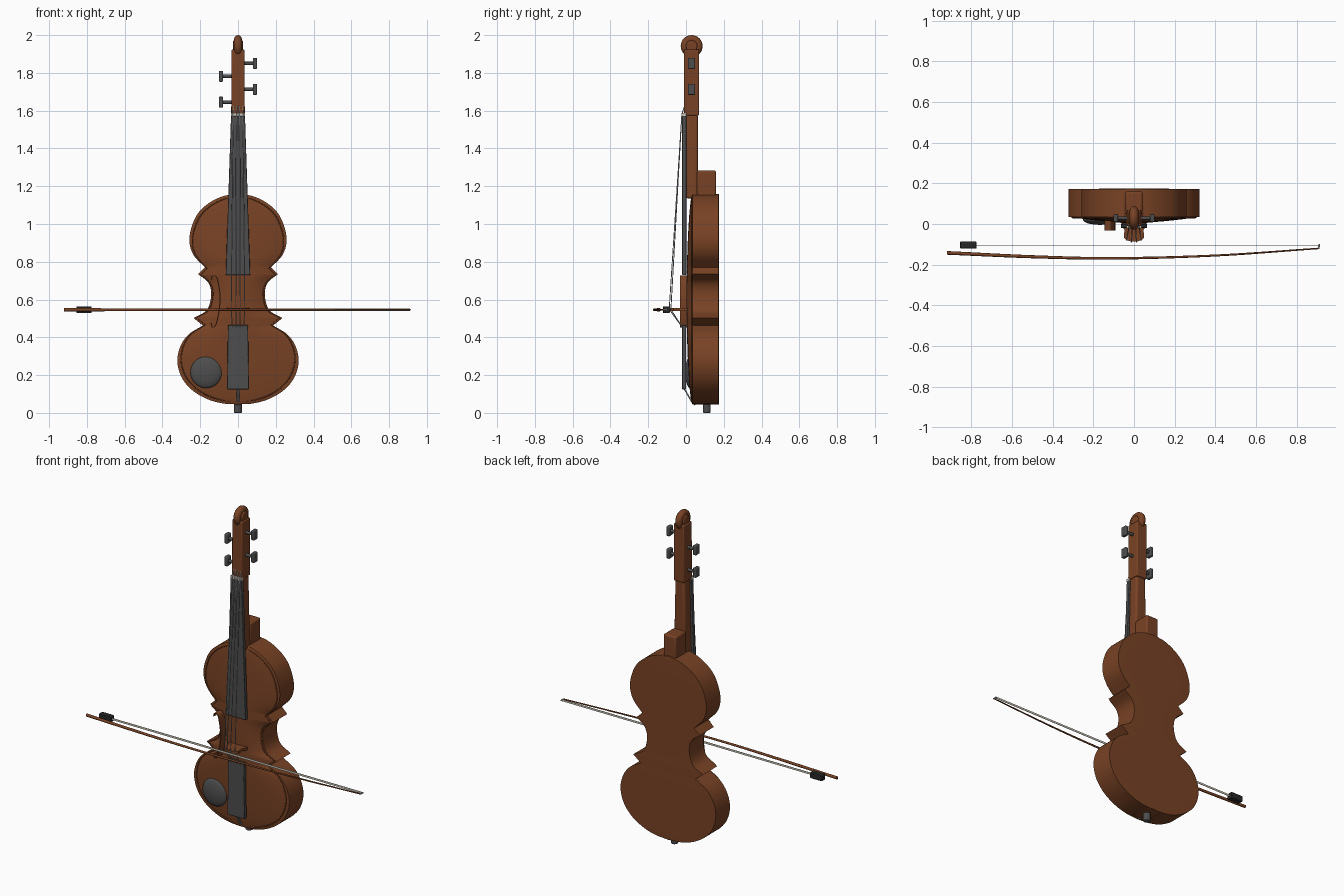
import bpy, bmesh, math
from mathutils import Vector

if "Cube" in bpy.data.objects:
    bpy.data.objects.remove(bpy.data.objects["Cube"])


def material(name, rgb):
    m = bpy.data.materials.new(name)
    m.diffuse_color = (*rgb, 1)
    m.use_nodes = True
    m.node_tree.nodes["Principled BSDF"].inputs["Base Color"].default_value = m.diffuse_color
    return m


WOOD = material("wood", (0.19, 0.055, 0.018))
DARK = material("dark_grey", (0.075, 0.075, 0.075))
BLACK = material("black", (0.02, 0.02, 0.02))
CREAM = material("cream", (0.6, 0.57, 0.48))
STEEL = material("steel", (0.45, 0.45, 0.45))


def finish(ob, name, mat, bevel=0, angle=35):
    ob.name = name
    ob.data.materials.append(mat)
    if bevel:
        b = ob.modifiers.new("bevel", 'BEVEL')
        b.width, b.segments = bevel, 3
    bpy.context.view_layer.objects.active = ob
    ob.select_set(True)
    bpy.ops.object.shade_smooth_by_angle(angle=math.radians(angle))
    ob.select_set(False)
    return ob


def mesh(name, bm, mat, bevel=0):
    bmesh.ops.recalc_face_normals(bm, faces=bm.faces)
    me = bpy.data.meshes.new(name)
    bm.to_mesh(me)
    bm.free()
    ob = bpy.data.objects.new(name, me)
    bpy.context.collection.objects.link(ob)
    return finish(ob, name, mat, bevel)


def loft(name, rings, mat, bevel=0):
    """Skin closed rings of points and cap both ends."""
    bm = bmesh.new()
    vs = [[bm.verts.new(p) for p in r] for r in rings]
    n = len(vs[0])
    for a, b in zip(vs, vs[1:]):
        for i in range(n):
            j = (i + 1) % n
            bm.faces.new((a[i], a[j], b[j], b[i]))
    bm.faces.new(vs[0])
    bm.faces.new(vs[-1])
    return mesh(name, bm, mat, bevel)


def block(name, z0, z1, w0, w1, y0, y1, mat, bevel=0.004, x=0):
    """Box tapering in half width from w0 at z0 to w1 at z1."""
    rings = [[(x - w, y0, z), (x + w, y0, z), (x + w, y1, z), (x - w, y1, z)]
             for z, w in ((z0, w0), (z1, w1))]
    return loft(name, rings, mat, bevel)


def tube(name, pts, r, mat, radii=None, cyclic=False):
    cu = bpy.data.curves.new(name, 'CURVE')
    cu.dimensions, cu.bevel_depth, cu.bevel_resolution = '3D', r, 3
    cu.use_fill_caps = True
    s = cu.splines.new('POLY')
    s.points.add(len(pts) - 1)
    s.use_cyclic_u = cyclic
    for i, (p, q) in enumerate(zip(s.points, pts)):
        p.co = (*q, 1)
        p.radius = radii[i] if radii else 1
    ob = bpy.data.objects.new(name, cu)
    bpy.context.collection.objects.link(ob)
    cu.materials.append(mat)
    return ob


def smooth_path(pts, steps=6):
    """Catmull-Rom through 2D or 3D points."""
    p = [Vector(q) for q in pts]
    p = [2 * p[0] - p[1]] + p + [2 * p[-1] - p[-2]]
    out = []
    for a, b, c, d in zip(p, p[1:], p[2:], p[3:]):
        for k in range(steps):
            t = k / steps
            out.append(0.5 * (2 * b + (c - a) * t + (2 * a - 5 * b + 4 * c - d) * t * t
                              + (3 * b - a - 3 * c + d) * t ** 3))
    return out + [p[-2]]


def cylinder(name, r, depth, loc, rot, mat, bevel=0):
    bpy.ops.mesh.primitive_cylinder_add(radius=r, depth=depth, location=loc, rotation=rot, vertices=24)
    return finish(bpy.context.object, name, mat, bevel)


# body: half outline in three smooth runs, mirrored cross-sections, arched front
lower = [(0.006, 0.045), (0.08, 0.05), (0.16, 0.072), (0.24, 0.118), (0.297, 0.185),
         (0.321, 0.27), (0.306, 0.35), (0.262, 0.415), (0.185, 0.462)]
waist = [(0.235, 0.502), (0.165, 0.545), (0.142, 0.625), (0.158, 0.69), (0.212, 0.735)]
upper = [(0.175, 0.77), (0.235, 0.835), (0.257, 0.905), (0.247, 0.98), (0.213, 1.055),
         (0.155, 1.11), (0.08, 1.147), (0.006, 1.158)]
half = smooth_path(lower) + smooth_path(waist) + smooth_path(upper)
rings = []
for w, z in half:
    h = 0.032 * math.sqrt(max(0, math.sin(math.pi * (z - 0.045) / 1.113)))
    ts = [-1 + i / 8 for i in range(17)]
    rings.append([(w * t, 0.035 - h * (1 - t * t), z) for t in ts]
                 + [(w, 0.172, z), (0, 0.175, z), (-w, 0.172, z)])
loft("body", rings, WOOD)

# inlaid edge line
edge = [(w * 0.94, 0.031, 0.6 + (z - 0.6) * 0.97) for w, z in half]
tube("edge_inlay", edge + [(-x, y, z) for x, y, z in reversed(edge)], 0.003, WOOD, cyclic=True)

# sound hole scroll, a raised S-shaped ribbon
s_path = smooth_path([(-0.142, 0.705), (-0.135, 0.725), (-0.115, 0.72), (-0.103, 0.68), (-0.095, 0.61),
                      (-0.102, 0.53), (-0.118, 0.465), (-0.135, 0.452), (-0.142, 0.475)], 4)
rings = [[(x - 0.003, -0.033, z), (x + 0.003, -0.033, z), (x + 0.003, 0.03, z), (x - 0.003, 0.03, z)]
         for x, z in s_path]
loft("sound_hole", rings, WOOD)

# neck, heel, pegbox
block("neck", 1.135, 1.58, 0.042, 0.032, 0.0, 0.063, WOOD, 0.012)
block("heel", 1.13, 1.283, 0.042, 0.042, 0.058, 0.16, WOOD, 0.01)
block("pegbox", 1.575, 1.925, 0.036, 0.034, -0.01, 0.07, WOOD, 0.006)

# scroll
side = (0, math.pi / 2, 0)
bpy.ops.mesh.primitive_torus_add(major_radius=0.037, minor_radius=0.021, major_segments=32,
                                 minor_segments=12, location=(0, 0.03, 1.942), rotation=side)
finish(bpy.context.object, "scroll_rim", WOOD)
cylinder("scroll_eye", 0.03, 0.054, (0, 0.03, 1.942), side, WOOD, 0.006)

# pegs
for i, z in enumerate((1.645, 1.713, 1.782, 1.85)):
    s = 1 if i % 2 else -1
    cylinder(f"peg_shaft_{i}", 0.009, 0.065, (s * 0.062, 0.029, z), side, DARK)
    block(f"peg_head_{i}", z - 0.029, z + 0.029, 0.011, 0.011, 0.01, 0.048, DARK, 0.005, s * 0.09)

# fingerboard, nut, tailpiece
block("fingerboard", 0.73, 1.575, 0.065, 0.037, -0.02, 0.002, DARK)
block("nut", 1.57, 1.588, 0.037, 0.037, -0.021, 0.002, CREAM, 0.002)
block("tailpiece", 0.125, 0.465, 0.058, 0.053, -0.021, 0.001, DARK)
for s in (-1, 1):
    tube("tail_cord", [(s * 0.005, -0.01, 0.13), (s * 0.005, 0.03, 0.06), (s * 0.005, 0.05, 0.042)], 0.004, STEEL)
cylinder("end_button", 0.021, 0.05, (0, 0.11, 0.025), (0, 0, 0), DARK, 0.006)

# chin rest
bpy.ops.mesh.primitive_uv_sphere_add(segments=32, ring_count=16, radius=1, location=(-0.168, 0.022, 0.215))
bpy.context.object.scale = (0.084, 0.026, 0.084)
finish(bpy.context.object, "chin_rest", DARK)

# bridge
prof = [(0.06, 0.012), (0.058, -0.008), (0.047, -0.03), (0.05, -0.065), (0.04, -0.078), (0.02, -0.085)]
prof += [(-x, y) for x, y in reversed(prof)]
loft("bridge", [[(x, y, z) for x, y in prof] for z in (0.54, 0.556)], WOOD)

# strings
for i in range(4):
    k = (i - 1.5) / 1.5
    top = -0.09 + 0.01 * k * k
    tube(f"string_{i}", [(k * 0.024, 0.0, 1.65), (k * 0.026, -0.022, 1.58), (k * 0.036, top, 0.548),
                         (k * 0.03, -0.021, 0.455)], 0.0025, STEEL)

# bow: stick, tip, frog, hair
stick = smooth_path([(-0.92, -0.142, 0.546), (-0.5, -0.161, 0.546), (-0.1, -0.169, 0.546),
                     (0.4, -0.155, 0.546), (0.91, -0.12, 0.546)], 8)
n = len(stick) - 1
tube("bow_stick", stick, 0.009, WOOD, [1 - 0.6 * i / n for i in range(n + 1)])
tube("bow_tip", [(0.909, -0.122, 0.546), (0.911, -0.098, 0.546)], 0.004, CREAM)
block("bow_frog", 0.528, 0.564, 0.04, 0.04, -0.121, -0.086, BLACK, 0.004, -0.815)
block("bow_hair", 0.54, 0.552, 0.855, 0.855, -0.105, -0.103, CREAM, 0, 0.055)
